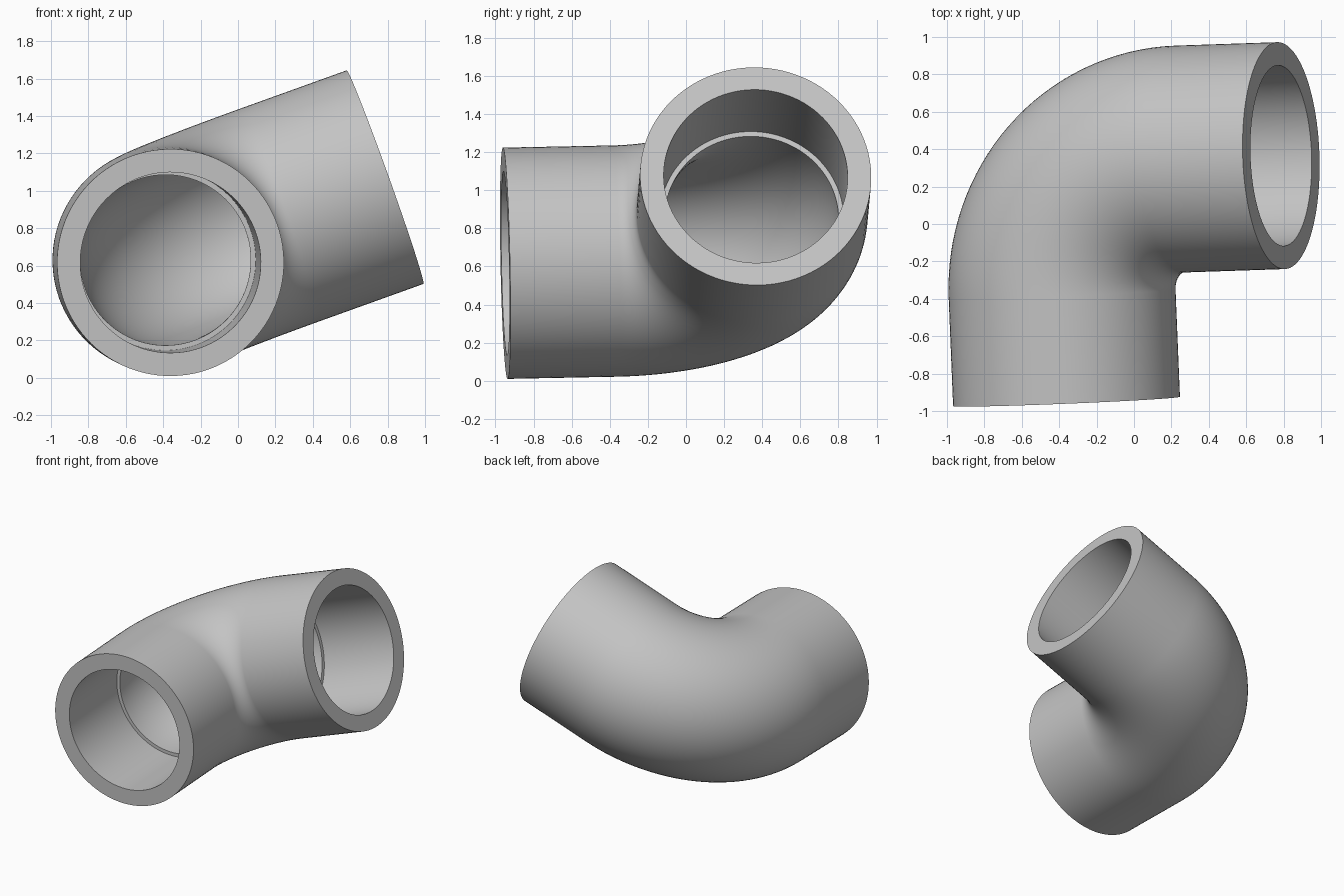
import bpy, bmesh, math
from mathutils import Vector

cube = bpy.data.objects.get("Cube")
if cube:
    bpy.data.objects.remove(cube, do_unlink=True)

SIDES = 96
BEND_STEPS = 32
LEG = 1.275                                   # corner of the axes to each open end
CORNER = Vector((-0.413, 0.325, 0.642))
FRONT = Vector((0.041, -1, -0.02)).normalized()
SIDE = Vector((0.94, 0.035, 0.338))
SIDE = (SIDE - FRONT * SIDE.dot(FRONT)).normalized()
ACROSS = FRONT.cross(SIDE)


def bend(bend_radius, radius):
    """Stations (centre, outward direction, radius) around the quarter turn."""
    pivot = CORNER + bend_radius * (FRONT + SIDE)
    stations = []
    for i in range(BEND_STEPS + 1):
        a = math.pi / 2 * i / BEND_STEPS
        out = -SIDE * math.cos(a) - FRONT * math.sin(a)
        stations.append((pivot + out * bend_radius, out, radius))
    return stations


def on_leg(axis, out, depth, radius):
    """Station on a straight leg, measured inwards from its open end."""
    return (CORNER + axis * (LEG - depth), out, radius)


# Outer skin, then socket and bore back through the middle
outer = [on_leg(FRONT, -SIDE, 0, 0.607), *bend(0.70, 0.607),
         on_leg(SIDE, -FRONT, 0, 0.607)]
socket_depth = 0.65
inner = [on_leg(FRONT, -SIDE, 0, 0.483), on_leg(FRONT, -SIDE, socket_depth, 0.483),
         *bend(LEG - socket_depth, 0.456),
         on_leg(SIDE, -FRONT, socket_depth, 0.483), on_leg(SIDE, -FRONT, 0, 0.483)]

bm = bmesh.new()
rings = []
for centre, out, radius in outer + inner[::-1]:
    ring = []
    for k in range(SIDES):
        a = math.tau * k / SIDES
        ring.append(bm.verts.new(centre + radius * (out * math.cos(a) + ACROSS * math.sin(a))))
    rings.append(ring)
for i, ring in enumerate(rings):
    following = rings[(i + 1) % len(rings)]
    for k in range(SIDES):
        n = (k + 1) % SIDES
        bm.faces.new((ring[k], ring[n], following[n], following[k]))
bmesh.ops.recalc_face_normals(bm, faces=bm.faces)

mesh = bpy.data.meshes.new("pipe_elbow")
bm.to_mesh(mesh)
bm.free()
elbow = bpy.data.objects.new("pipe_elbow", mesh)
bpy.context.collection.objects.link(elbow)

# Plain grey finish
grey = bpy.data.materials.new("light_grey")
grey.use_nodes = True
colour = (0.55, 0.55, 0.55, 1)
grey.diffuse_color = colour
grey.node_tree.nodes["Principled BSDF"].inputs["Base Color"].default_value = colour
mesh.materials.append(grey)

bpy.context.view_layer.objects.active = elbow
elbow.select_set(True)
bpy.ops.object.shade_smooth_by_angle(angle=math.radians(30))
